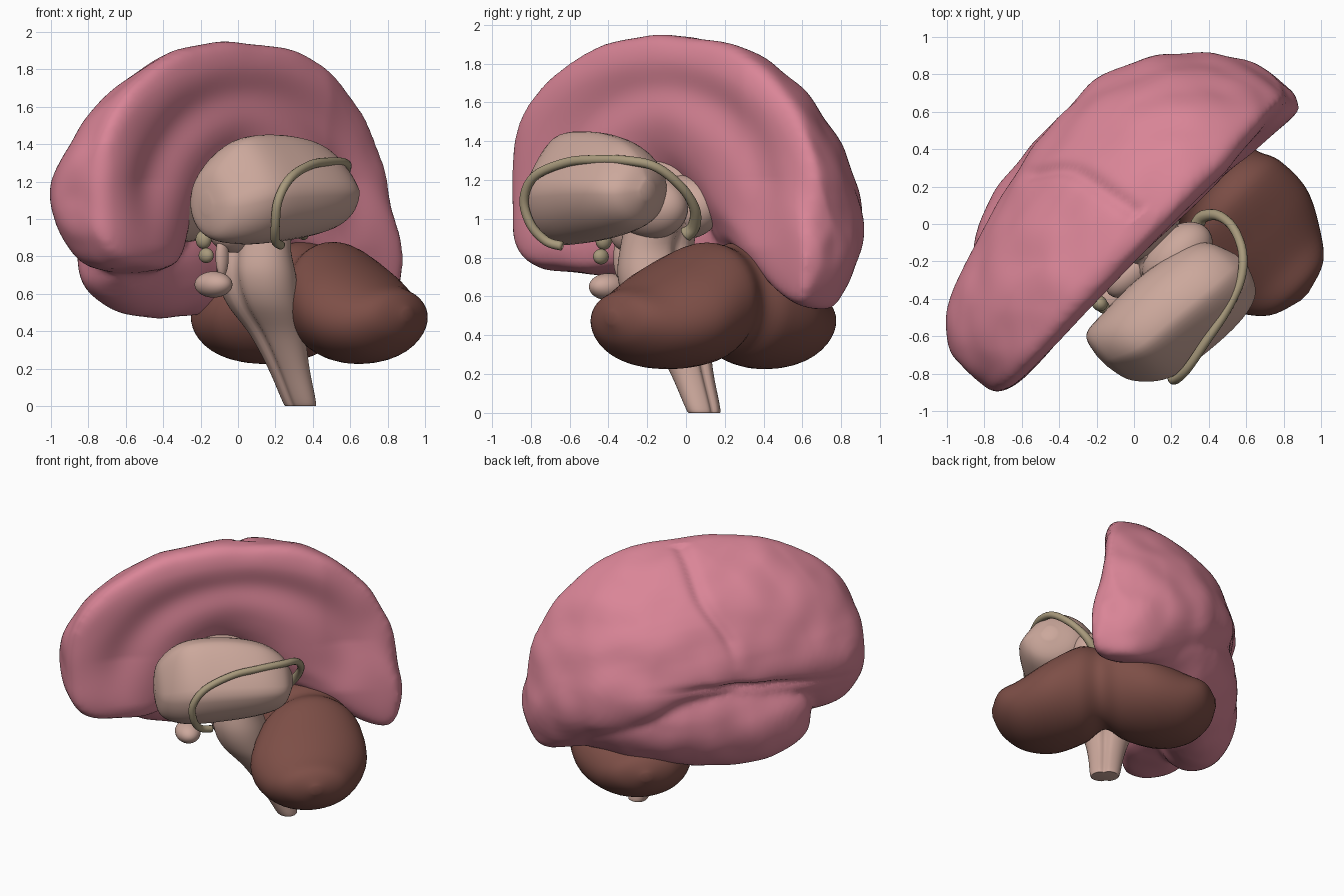
import bpy, bmesh, math
from mathutils import Vector, noise

if "Cube" in bpy.data.objects:
    bpy.data.objects.remove(bpy.data.objects["Cube"])

S = math.sqrt(0.5)


def W(u, v, z):
    """Brain axes (u back, v sideways from the midline, z up) to world."""
    return Vector((0.12 + S * (u + v), -0.12 + S * (u - v), z))


def local(p):
    x, y = p.x - 0.12, p.y + 0.12
    return S * (x + y), S * (x - y), p.z


def material(name, col):
    m = bpy.data.materials.new(name)
    m.diffuse_color = (*col, 1)
    m.use_nodes = True
    m.node_tree.nodes["Principled BSDF"].inputs["Base Color"].default_value = m.diffuse_color
    return m


PINK = material("cortex_pink", (0.70, 0.235, 0.31))
BROWN = material("cerebellum_brown", (0.205, 0.077, 0.062))
BEIGE = material("stem_beige", (0.60, 0.39, 0.33))
OLIVE = material("tract_olive", (0.39, 0.32, 0.20))


def finish(name, bm, mat):
    bmesh.ops.recalc_face_normals(bm, faces=bm.faces)
    me = bpy.data.meshes.new(name)
    bm.to_mesh(me)
    bm.free()
    for p in me.polygons:
        p.use_smooth = True
    me.materials.append(mat)
    ob = bpy.data.objects.new(name, me)
    bpy.context.collection.objects.link(ob)
    return ob


def cat(a, b, c, d, t):
    return [0.5 * (2 * q + (r - p) * t + (2 * p - 5 * q + 4 * r - s) * t * t
                   + (3 * q - p - 3 * r + s) * t ** 3) for p, q, r, s in zip(a, b, c, d)]


def spline(pts, n, closed=False):
    k = len(pts)
    out = []
    for i in range(k if closed else k - 1):
        if closed:
            q = [pts[(i + j) % k] for j in (-1, 0, 1, 2)]
        else:
            q = [pts[min(max(i + j, 0), k - 1)] for j in (-1, 0, 1, 2)]
        out += [cat(*q, t / n) for t in range(n)]
    return out if closed else out + [list(pts[-1])]


def loft(bm, rings):
    """Skin a list of closed rings of world points, with capped ends."""
    vs = [[bm.verts.new(p) for p in r] for r in rings]
    n = len(vs[0])
    for a, b in zip(vs, vs[1:]):
        for i in range(n):
            bm.faces.new((a[i], a[(i + 1) % n], b[(i + 1) % n], b[i]))
    bm.faces.new(vs[0])
    bm.faces.new(vs[-1])


def circle(n=40):
    return [(math.cos(2 * math.pi * i / n), math.sin(2 * math.pi * i / n)) for i in range(n)]


def bump(x, w):
    return math.exp(-(x / w) ** 2)


def blob(name, c, r, mat):
    bm = bmesh.new()
    bmesh.ops.create_uvsphere(bm, u_segments=40, v_segments=24, radius=1)
    for v in bm.verts:
        v.co = W(*[c[i] + r[i] * v.co[i] for i in range(3)])
    return finish(name, bm, mat)


# Cerebral hemisphere: D-shaped sections (u, medial v, top, width, widest z, bottom)
upper = [(-1.19, -.18, 1.20, .32, 1.12, 1.05), (-1.16, -.06, 1.38, .41, 1.12, .90),
         (-1.04, -.01, 1.59, .54, 1.14, .77), (-.80, 0, 1.78, .65, 1.17, .73),
         (-.50, 0, 1.90, .75, 1.20, .74), (-.10, 0, 1.945, .84, 1.20, .93),
         (.30, 0, 1.915, .865, 1.13, .78), (.60, 0, 1.80, .79, 1.06, .67),
         (.85, .01, 1.58, .62, .99, .57), (.99, .02, 1.36, .45, .92, .55),
         (1.06, .01, 1.15, .34, .87, .63), (1.10, -.06, 1.0, .23, .87, .76)]
bm = bmesh.new()
rings = []
for u, m, zt, w, zl, zb in spline(upper, 6):
    d, h, b = w + m, zt - zl, zl - zb
    k = .32 * bump(u + .1, .36)         # hollow under the arch, round the deep nuclei
    f = bump(u - .42, .28)              # raised floor over the cerebellum
    r = .11 * max(0, (u - .55) / .45)   # rounded back upper edge
    sec = [(m - k, zb + (.25 + .35 * f) * b), (m - .3 * k, zl + .3 * k),
           (m - .5 * r, zl + .5 * h + .1 * k), (m - .03 * d - .7 * r, zt - .13 * h),
           (m - .15 * d - .5 * r, zt), (m - .5 * d, zt - .15 * h),
           (m - .83 * d, zl + .48 * h), (m - d, zl), (m - (.87 + .05 * f) * d, zb + .43 * b),
           (m - (.57 + .1 * f) * d, zb), (m - .12 * d - .9 * k, zb + (.02 + .25 * f) * b)]
    rings.append([W(u, v, z) for v, z in spline(sec, 5, True)])
loft(bm, rings)

# Temporal lobe, merged into the hemisphere (u, v, z, half width, half height)
temporal = [(-.80, -.48, .80, .03, .03), (-.75, -.48, .80, .17, .17), (-.55, -.53, .80, .25, .28),
            (-.20, -.56, .83, .285, .36), (.20, -.54, .87, .31, .36), (.60, -.38, .82, .32, .25),
            (.90, -.28, .80, .17, .14)]
loft(bm, [[W(u, v + a * c, z + b * s) for c, s in circle()]
          for u, v, z, a, b in spline(temporal, 5)])
raw = finish("hemisphere_raw", bm, PINK)
mod = raw.modifiers.new("merge", "REMESH")
mod.mode = 'VOXEL'
mod.voxel_size = 0.022
mod = raw.modifiers.new("soften", "SMOOTH")
mod.factor = 0.5
mod.iterations = 8
dg = bpy.context.evaluated_depsgraph_get()
me = bpy.data.meshes.new_from_object(raw.evaluated_get(dg))
bpy.data.objects.remove(raw)
bm = bmesh.new()
bm.from_mesh(me)
bm.normal_update()
for vert in bm.verts:
    u, v, z = local(vert.co)
    push = 0.018 * noise.noise(vert.co * 4.5) * min(1, max(0, -v / .15))
    if v < -.2:      # central furrow and side fissure
        fade = min(1, max(0, (z - 1.25) / .2))
        wave = .02 * math.sin(z * 14)
        push -= .025 * fade * bump(u + .02 + .5 * (1.75 - z) + wave, .05)
        push -= .045 * bump(z - 1.15 - .12 * min(u, 0), .03) * bump(u + .35, .40)
    vert.co += vert.normal * push
    if v > -.12:     # shallow arch-shaped hollow in the medial wall
        r = math.hypot((u + .05) / .78, (z - 1.08) / .60)
        fade = min(1, max(0, (z - .85) / .35)) * min(1, (v + .12) / .08)
        vert.co += (W(0, -1, 0) - W(0, 0, 0)) * .045 * fade * bump(r - .98, .2)
finish("cerebral_hemisphere", bm, PINK)

# Cerebellum: mirrored sections from side to side (v, u, z, half length, half height)
half = [(.75, .37, .49, .03, .03), (.69, .37, .48, .20, .13), (.55, .37, .46, .315, .205),
        (.35, .39, .50, .395, .275), (.14, .43, .565, .36, .31), (0, .45, .59, .29, .265)]
full = half + [(-s[0],) + s[1:] for s in half[-2::-1]]
bm = bmesh.new()
loft(bm, [[W(u + a * c, v, z + b * s) for c, s in circle()]
          for v, u, z, a, b in spline(full, 6)])
finish("cerebellum", bm, BROWN)

# Brain stem: grooved oval sections going up (z, u, half depth, half width)
stem = [(0, .30, .06, .085), (.02, .295, .075, .10), (.2, .215, .10, .12), (.38, .13, .14, .155),
        (.55, .02, .18, .21), (.7, -.03, .19, .23), (.85, -.04, .17, .21), (1.0, 0, .19, .18),
        (1.12, .04, .15, .15)]
bm = bmesh.new()
loft(bm, [[W(u + a * c * (1 - .22 * bump(s, .18)), b * s, max(z, 0))
           for c, s in circle(56)] for z, u, a, b in spline(stem, 6)])
finish("brain_stem", bm, BEIGE)

# Deep nuclei: egg shapes with a flattened upper outer side (u, v, z, half width, half height)
egg = [(-.64, .23, 1.08, .04, .05), (-.60, .25, 1.09, .18, .19), (-.45, .31, 1.145, .26, .28),
       (-.20, .335, 1.165, .285, .285), (.05, .36, 1.165, .265, .245), (.20, .37, 1.15, .20, .17),
       (.27, .38, 1.15, .05, .05)]
for side, name in ((1, "left"), (-1, "right")):
    bm = bmesh.new()
    loft(bm, [[W(u, side * (v + a * c * (1 - (.1 + .4 * max(s, 0)) * (c > 0))), z + b * s)
               for c, s in circle()] for u, v, z, a, b in spline(egg, 6)])
    finish(name + "_basal_nucleus", bm, BEIGE)
    blob(name + "_thalamus", (.04, .12 * side, 1.06), (.22, .15, .165), BEIGE)
blob("hypothalamus", (-.2, 0, .93), (.16, .10, .11), BEIGE)
blob("pituitary_stalk", (-.30, .01, .80), (.04, .03, .11), BEIGE)
blob("pituitary_gland", (-.375, .02, .65), (.085, .115, .07), BEIGE)
blob("upper_mammillary_body", (-.43, .0, .89), (.04, .045, .05), OLIVE)
blob("lower_mammillary_body", (-.43, .02, .805), (.035, .045, .04), OLIVE)

# Curved tract round the nucleus, with a swollen end
path = [(.23, -.64, .86), (.20, -.72, .885), (.20, -.80, .97), (.215, -.835, 1.1),
        (.28, -.78, 1.22), (.39, -.62, 1.29), (.49, -.47, 1.305), (.57, -.3, 1.30),
        (.58, -.15, 1.265), (.53, -.02, 1.16), (.45, .045, 1.05), (.37, .04, .96), (.34, 0, .92)]
pts = [Vector(p) for p in spline(path, 5)]
bm = bmesh.new()
rings = []
for i, p in enumerate(pts):
    t = (pts[min(i + 1, len(pts) - 1)] - pts[max(i - 1, 0)]).normalized()
    a = t.cross(Vector((.7, -.7, .1))).normalized()
    b = t.cross(a)
    r = .024 + .016 * max(0, (i - len(pts) + 14) / 14)
    rings.append([p + (a * c + b * s) * r for c, s in circle(14)])
loft(bm, rings)
finish("curved_tract", bm, OLIVE)
